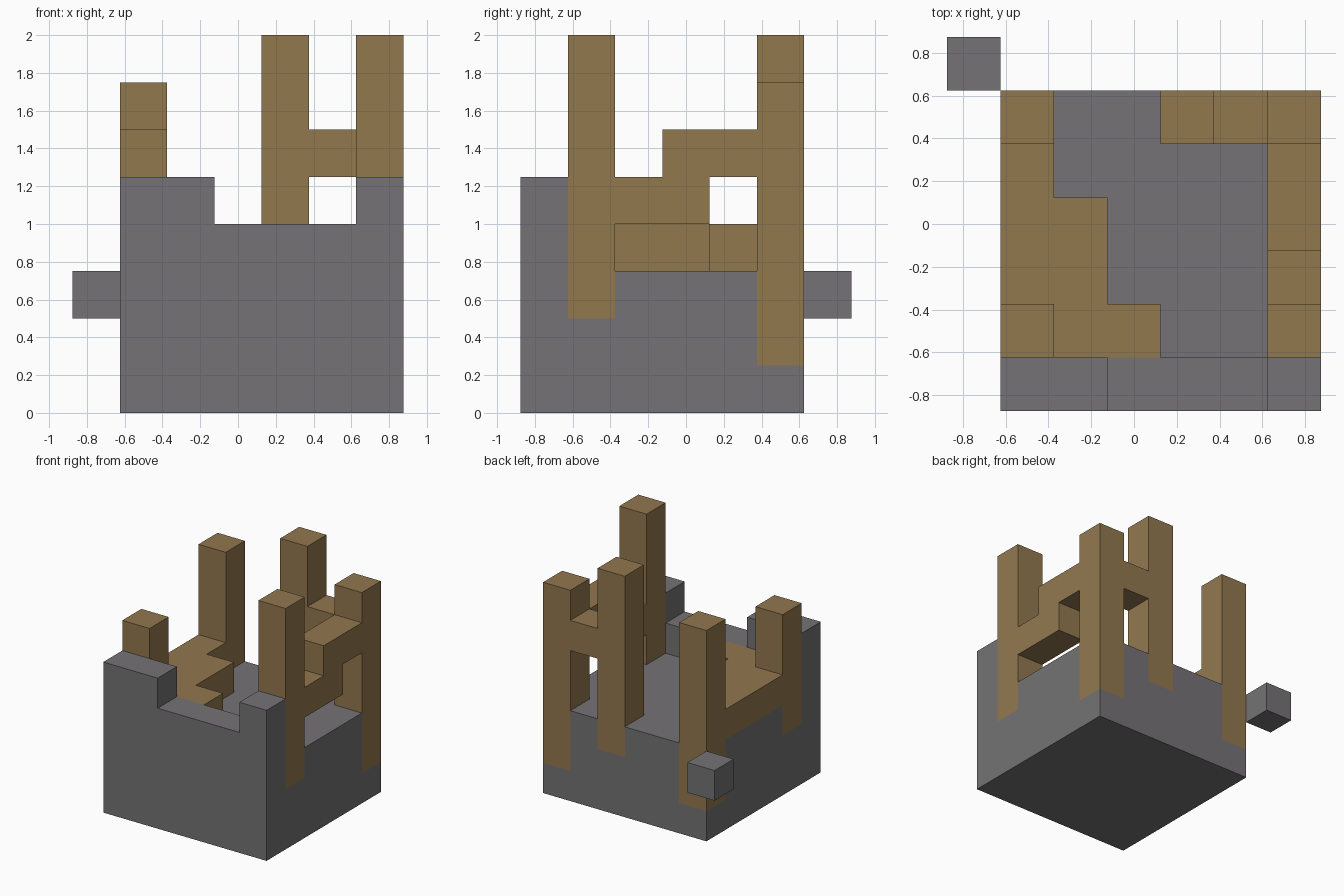
import bpy
import bmesh
from itertools import product
from mathutils import Vector

CELL = 0.25
ORIGIN = Vector((-0.875, -0.875, 0))

cube = bpy.data.objects.get("Cube")
if cube:
    bpy.data.objects.remove(cube, do_unlink=True)


def make_material(name, colour):
    mat = bpy.data.materials.new(name)
    mat.use_nodes = True
    mat.diffuse_color = colour
    bsdf = next(n for n in mat.node_tree.nodes if n.type == 'BSDF_PRINCIPLED')
    bsdf.inputs["Base Color"].default_value = colour
    bsdf.inputs["Roughness"].default_value = 0.9
    return mat


stone = make_material("stone grey", (0.178, 0.171, 0.178, 1))
wood = make_material("timber brown", (0.287, 0.188, 0.078, 1))

cells = {}   # grid cell -> part name
parts = {}   # part name -> material


def block(name, mat, xs, ys, zs):
    """Fill whole cells from the first to the last index on each axis."""
    parts[name] = mat
    for c in product(*(range(a, b + 1) for a, b in (xs, ys, zs))):
        cells[c] = name


# Stone: solid body, stepped front wall and the detached block
block("stone_body", stone, (1, 6), (0, 5), (0, 2))
block("front_wall", stone, (1, 6), (0, 0), (3, 3))
block("front_wall", stone, (1, 2), (0, 0), (4, 4))
block("front_wall", stone, (6, 6), (0, 0), (4, 4))
block("loose_stone", stone, (0, 0), (6, 6), (2, 2))

# Timber floor with a stepped edge
block("plank_floor", wood, (1, 1), (1, 5), (3, 3))
block("plank_floor", wood, (2, 2), (1, 3), (3, 3))
block("plank_floor", wood, (3, 3), (1, 1), (3, 3))

# Rails: stepped on the left side, straight at the back
block("side_rail", wood, (6, 6), (2, 3), (4, 4))
block("side_rail", wood, (6, 6), (3, 4), (5, 5))
block("back_rail", wood, (5, 5), (5, 5), (5, 5))

# Posts let into the stone: column, row, lowest and highest cell
for name, x, y, low, high in (
        ("front_left_post", 6, 1, 2, 7), ("back_left_post", 6, 5, 1, 6),
        ("back_middle_post", 4, 5, 2, 7), ("back_right_post", 1, 5, 1, 6),
        ("front_right_post", 1, 1, 2, 5)):
    block(name, wood, (x, x), (y, y), (low, high))


def build(name, mat):
    """Skin the outer faces of a part and merge the flat areas."""
    bm = bmesh.new()
    for cell in (c for c, part in cells.items() if part == name):
        centre = ORIGIN + (Vector(cell) + Vector((0.5, 0.5, 0.5))) * CELL
        for axis, sign in product(range(3), (-1, 1)):
            near = list(cell)
            near[axis] += sign
            if tuple(near) in cells:
                continue
            normal, u = Vector(), Vector()
            normal[axis] = sign
            u[(axis + 1) % 3] = 1
            v = normal.cross(u)
            corners = (-u - v, u - v, u + v, v - u)
            bm.faces.new([bm.verts.new(centre + (normal + k) * CELL / 2)
                          for k in corners])
    bmesh.ops.remove_doubles(bm, verts=bm.verts, dist=0.001)
    bmesh.ops.dissolve_limit(bm, angle_limit=0.01, verts=bm.verts, edges=bm.edges)
    mesh = bpy.data.meshes.new(name)
    bm.to_mesh(mesh)
    bm.free()
    mesh.materials.append(mat)
    bpy.context.scene.collection.objects.link(bpy.data.objects.new(name, mesh))


for part, material in parts.items():
    build(part, material)
